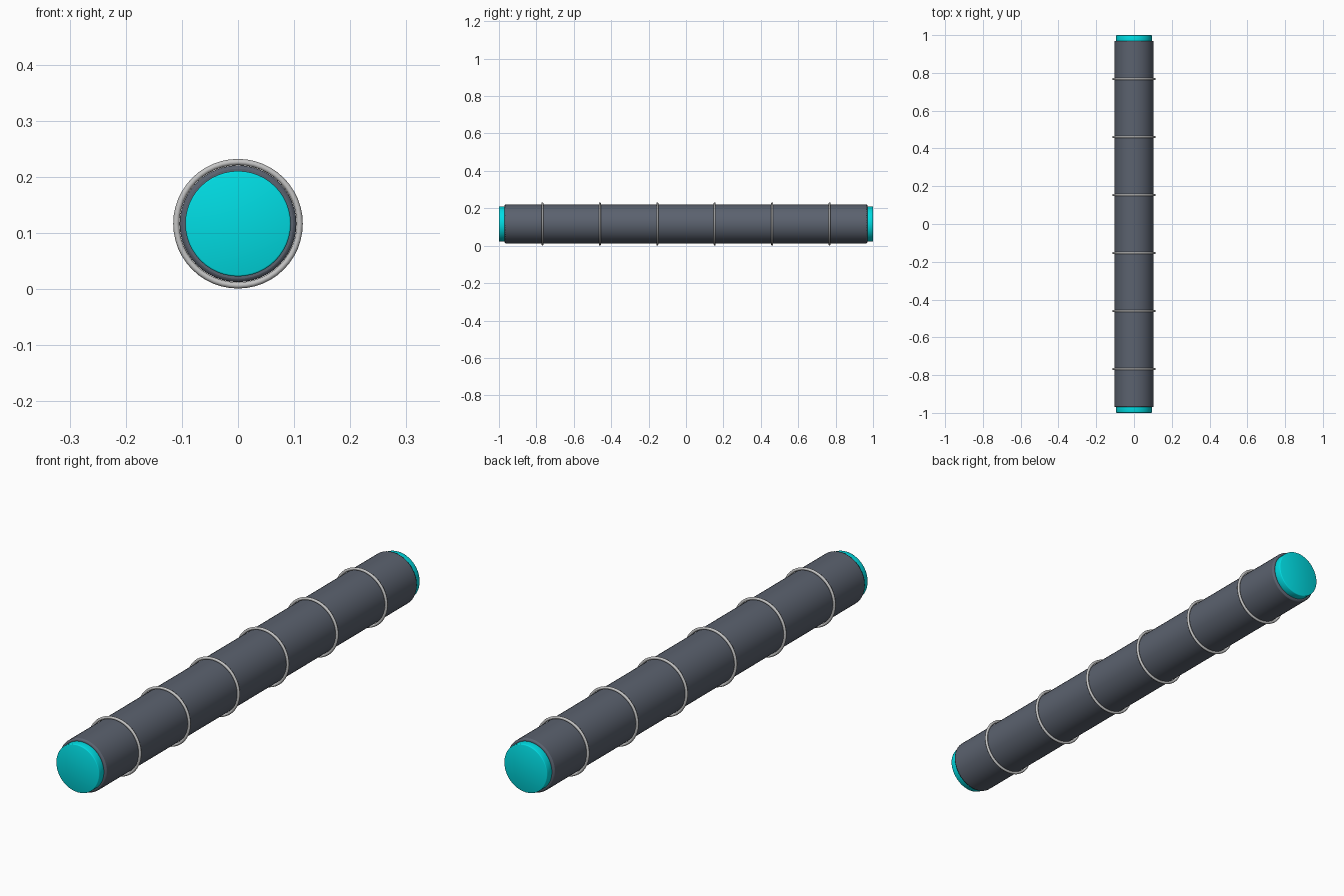
import bpy, math

CENTRE_Z = 0.1165
SEGMENTS = 48

old = bpy.data.objects.get("Cube")
if old:
    bpy.data.objects.remove(old, do_unlink=True)


def make_material(name, colour, roughness):
    mat = bpy.data.materials.new(name)
    mat.use_nodes = True
    mat.diffuse_color = (*colour, 1)
    bsdf = mat.node_tree.nodes["Principled BSDF"]
    bsdf.inputs["Base Color"].default_value = (*colour, 1)
    bsdf.inputs["Roughness"].default_value = roughness
    return mat


def finish(name, mat, smooth_angle):
    obj = bpy.context.object
    obj.name = name
    obj.data.materials.append(mat)
    bpy.ops.object.shade_smooth_by_angle(angle=math.radians(smooth_angle))
    return obj


def rod(name, radius, y_start, y_end, bevel, mat, smooth_angle):
    """Closed cylinder along y with softened end rims."""
    bpy.ops.mesh.primitive_cylinder_add(
        vertices=SEGMENTS, radius=radius, depth=y_end - y_start,
        location=(0, (y_start + y_end) / 2, CENTRE_Z),
        rotation=(math.pi / 2, 0, 0))
    obj = finish(name, mat, smooth_angle)
    mod = obj.modifiers.new("soft_rim", "BEVEL")
    mod.width = bevel
    mod.segments = 2
    mod.limit_method = "ANGLE"
    mod.angle_limit = math.radians(40)


dark_grey = make_material("dark_slate_grey", (0.105, 0.122, 0.158), 0.5)
metal_grey = make_material("light_metal_grey", (0.55, 0.55, 0.55), 0.4)
teal = make_material("bright_teal", (0.0, 0.72, 0.77), 0.4)

# Main tube
rod("tube_body", 0.104, -0.97, 0.97, 0.006, dark_grey, 35)

# Coloured plugs at both ends, softly shaded across the rim
rod("front_end_cap", 0.094, -1.0, -0.95, 0.003, teal, 180)
rod("back_end_cap", 0.094, 0.95, 1.0, 0.003, teal, 180)

# Evenly spaced thin bands
for i in range(6):
    bpy.ops.mesh.primitive_torus_add(
        major_segments=SEGMENTS, minor_segments=8,
        major_radius=0.11, minor_radius=0.0055,
        location=(0, (i - 2.5) * 0.307, CENTRE_Z),
        rotation=(math.pi / 2, 0, 0))
    finish(f"band_ring_{i + 1}", metal_grey, 180)
